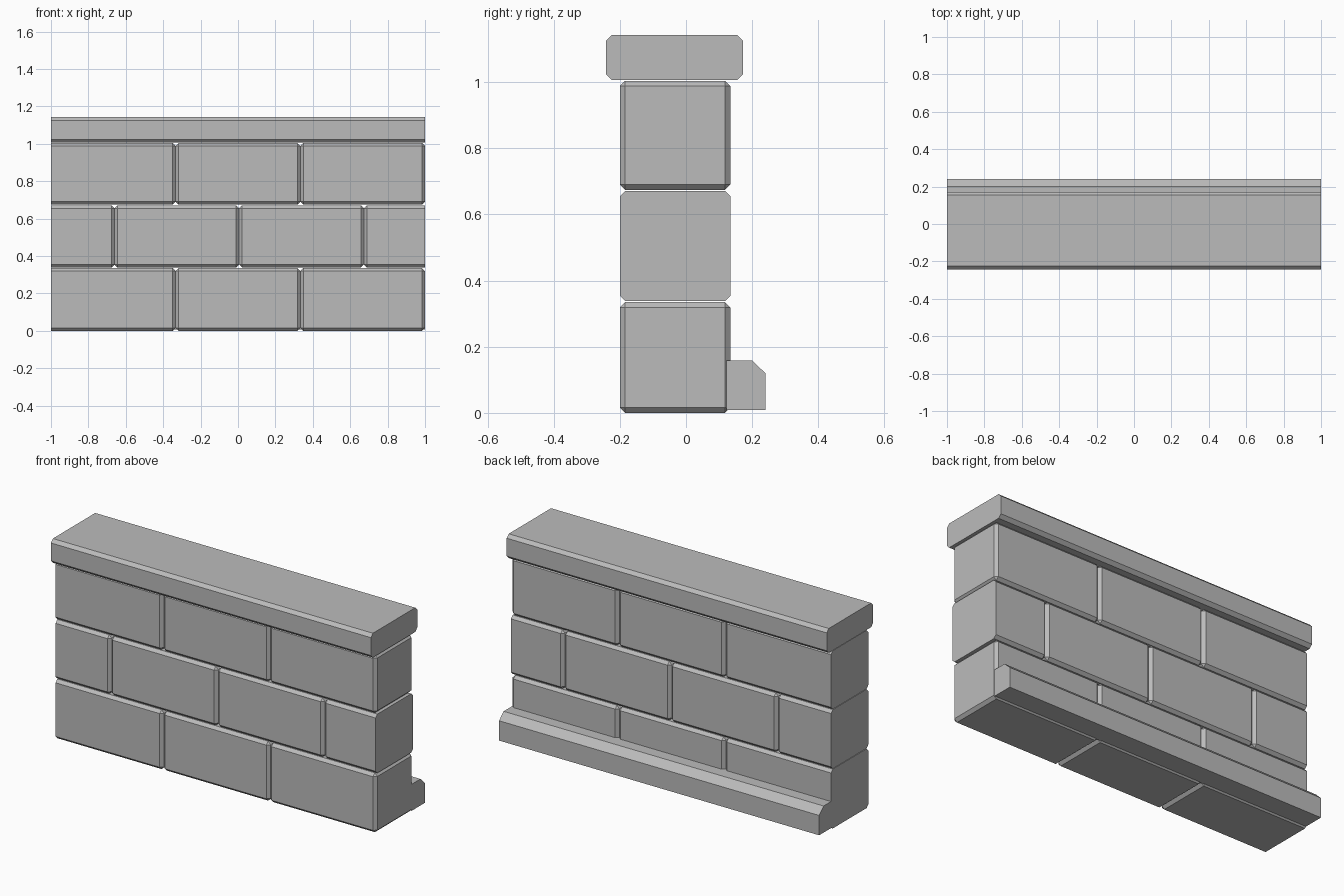
import bpy, bmesh

# Remove the default cube
cube = bpy.data.objects.get("Cube")
if cube:
    bpy.data.objects.remove(cube, do_unlink=True)

stone = bpy.data.materials.new("grey_stone")
stone.use_nodes = True
GREY = (0.5, 0.5, 0.5, 1)
stone.diffuse_color = GREY
stone.node_tree.nodes["Principled BSDF"].inputs["Base Color"].default_value = GREY


def add_object(name, bm):
    bmesh.ops.recalc_face_normals(bm, faces=bm.faces)
    mesh = bpy.data.meshes.new(name)
    bm.to_mesh(mesh)
    bm.free()
    mesh.materials.append(stone)
    obj = bpy.data.objects.new(name, mesh)
    bpy.context.collection.objects.link(obj)


def block(name, low, high, flush=(), bevel=0.016):
    """Chamfered block; ends listed in flush keep their sharp cut edges."""
    bm = bmesh.new()
    bmesh.ops.create_cube(bm, size=1)
    for v in bm.verts:
        v.co = [b if c > 0 else a for c, a, b in zip(v.co, low, high)]
    edges = [e for e in bm.edges
             if not any(all(abs(v.co.x - x) < 1e-4 for v in e.verts) for x in flush)]
    bmesh.ops.bevel(bm, geom=edges, offset=bevel, segments=1, affect='EDGES')
    add_object(name, bm)


def moulding(name, profile):
    """Extrude a (y, z) profile along the full wall length."""
    bm = bmesh.new()
    face = bm.faces.new([bm.verts.new((-1, y, z)) for y, z in profile])
    new = bmesh.ops.extrude_face_region(bm, geom=[face])["geom"]
    bmesh.ops.translate(bm, vec=(2, 0, 0),
                        verts=[g for g in new if isinstance(g, bmesh.types.BMVert)])
    # The extrusion keeps the starting face as the near cap
    add_object(name, bm)


# Staggered courses: vertical joints, bottom, top, flush ends
thirds = (-1, -0.333, 0.333, 1)
halves = (-1, -0.66, 0.006, 0.673, 1)
courses = {
    "lower": (thirds, 0.0, 0.335, (-1,)),
    "middle": (halves, 0.338, 0.671, (-1, 1)),
    "upper": (thirds, 0.674, 1.004, (-1,)),
}
for label, (joints, z0, z1, flush) in courses.items():
    for i, (x0, x1) in enumerate(zip(joints, joints[1:])):
        block(f"{label}_block_{i + 1}", (x0, -0.2, z0), (x1, 0.134, z1), flush)

# Coping slab with chamfered long edges
c, y0, y1, z0, z1 = 0.018, -0.242, 0.172, 1.006, 1.143
moulding("coping", [(y0 + c, z0), (y1 - c, z0), (y1, z0 + c), (y1, z1 - c),
                    (y1 - c, z1), (y0 + c, z1), (y0, z1 - c), (y0, z0 + c)])

# Kerb along the back foot
moulding("back_kerb", [(0.122, 0.008), (0.24, 0.008), (0.24, 0.12),
                       (0.2, 0.158), (0.122, 0.158)])
